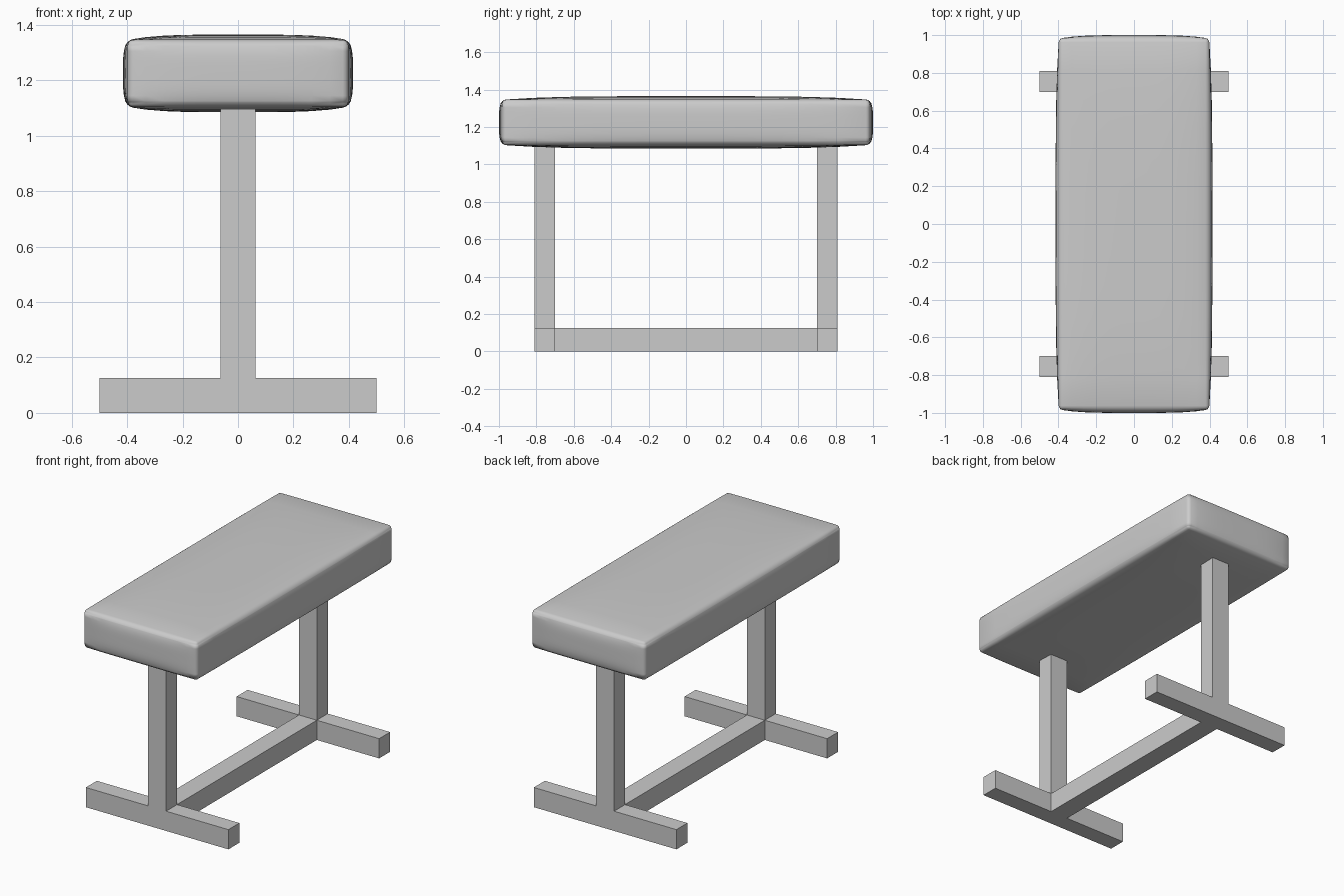
import bpy, bmesh

if "Cube" in bpy.data.objects:
    bpy.data.objects.remove(bpy.data.objects["Cube"])


def make_object(name, bm):
    bmesh.ops.recalc_face_normals(bm, faces=bm.faces[:])
    mesh = bpy.data.meshes.new(name)
    bm.to_mesh(mesh)
    bm.free()
    obj = bpy.data.objects.new(name, mesh)
    bpy.context.collection.objects.link(obj)
    return obj


# Inverted-T end frames: wide foot and upright in one extruded profile
def end_frame(name, y0, y1):
    half = [(0.5, 0), (0.5, 0.125), (0.0625, 0.125), (0.0625, 1.1)]
    outline = half + [(-x, z) for x, z in reversed(half)]
    bm = bmesh.new()
    face = bm.faces.new([bm.verts.new((x, y0, z)) for x, z in outline])
    ext = bmesh.ops.extrude_face_region(bm, geom=[face])
    verts = [g for g in ext["geom"] if isinstance(g, bmesh.types.BMVert)]
    bmesh.ops.translate(bm, verts=verts, vec=(0, y1 - y0, 0))
    return make_object(name, bm)


end_frame("front_leg_frame", -0.81, -0.70)
end_frame("back_leg_frame", 0.70, 0.81)

# Floor beam joining the two frames
bm = bmesh.new()
bmesh.ops.create_cube(bm, size=1)
for v in bm.verts:
    v.co = (v.co.x * 0.125, v.co.y * 1.4, (v.co.z + 0.5) * 0.125)
make_object("floor_beam", bm)

# Padded seat: box with slightly bulging faces and softened edges
bm = bmesh.new()
bmesh.ops.create_cube(bm, size=2)
bmesh.ops.subdivide_edges(bm, edges=bm.edges[:], cuts=11, use_grid_fill=True)


def puff(a, b):
    return (1 - a ** 4) * (1 - b ** 4)


for v in bm.verts:
    x, y, z = v.co
    v.co = (x * (0.398 + 0.017 * puff(y, z)),
            y * (0.982 + 0.018 * puff(x, z)),
            1.225 + z * (0.121 + 0.019 * puff(x, y)))
seat = make_object("padded_seat", bm)
bevel = seat.modifiers.new("soft_edges", "BEVEL")
bevel.width = 0.02
bevel.segments = 3
bevel.limit_method = "ANGLE"
bevel.angle_limit = 0.7
for poly in seat.data.polygons:
    poly.use_smooth = True
